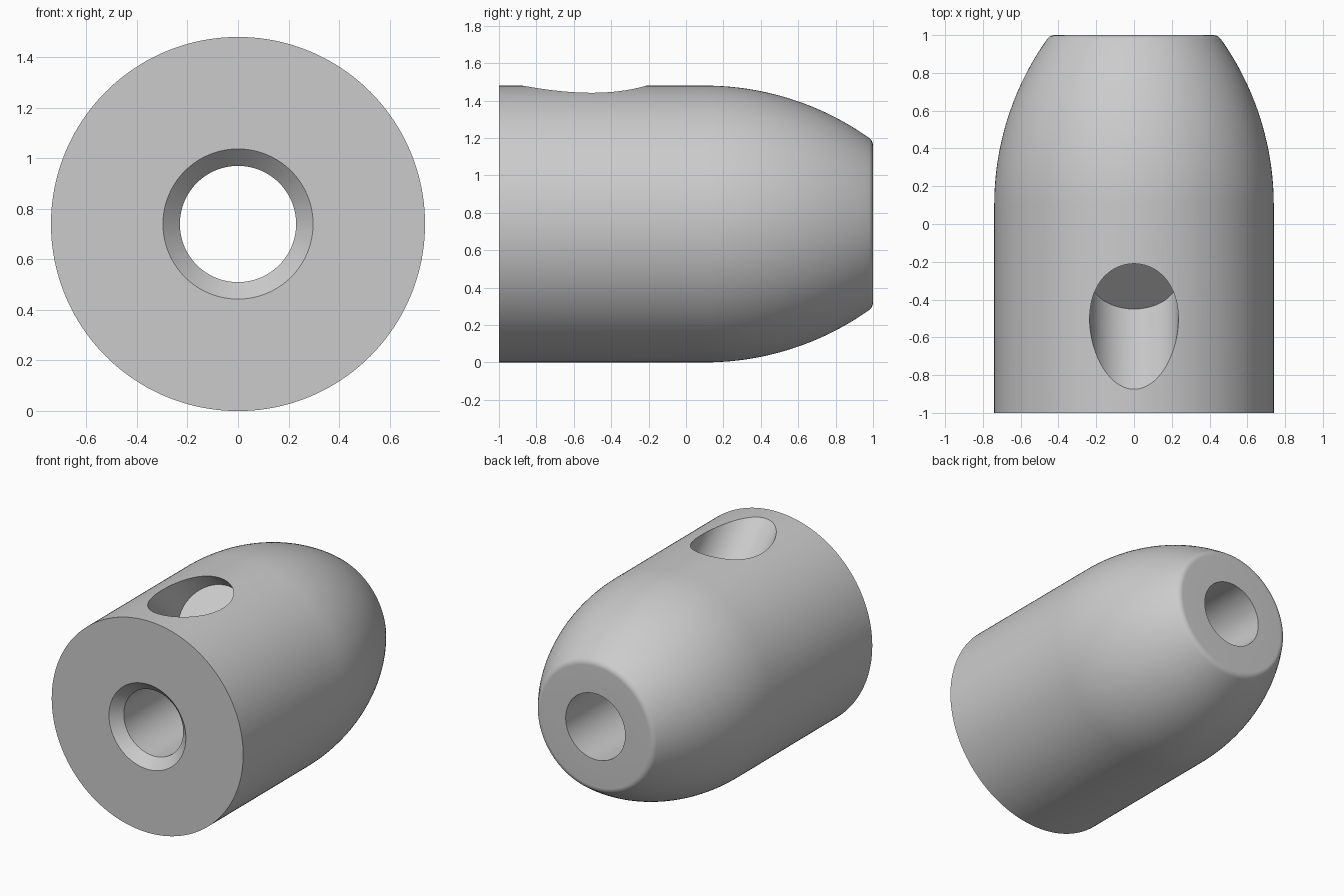
import bpy
import bmesh
from math import sin, cos, pi, sqrt, atan2
from mathutils import Vector, Matrix

cube = bpy.data.objects.get("Cube")
if cube:
    bpy.data.objects.remove(cube, do_unlink=True)

SEGMENTS = 160
RADIUS = 0.74
BORE = 0.23
CHAMFER = 0.067
NOSE_START = 0.1
NOSE_ARC = 1.52
FILLET = 0.05

grey = bpy.data.materials.new("plain grey")
grey.use_nodes = True
grey.diffuse_color = (0.6, 0.6, 0.6, 1)
grey.node_tree.nodes["Principled BSDF"].inputs["Base Color"].default_value = (0.6, 0.6, 0.6, 1)


def new_object(name, bm):
    bmesh.ops.recalc_face_normals(bm, faces=bm.faces)
    mesh = bpy.data.meshes.new(name)
    bm.to_mesh(mesh)
    bm.free()
    mesh.materials.append(grey)
    obj = bpy.data.objects.new(name, mesh)
    bpy.context.collection.objects.link(obj)
    return obj


def arc(cy, cr, radius, start, end, steps):
    """Points (y, r) on an arc; angles are measured from the y axis."""
    angles = [start + (end - start) * i / steps for i in range(steps + 1)]
    return [(cy + radius * cos(a), cr + radius * sin(a)) for a in angles]


# Outline of the body: chamfered bore, flat front, straight side, curved nose, small fillet
arc_r = RADIUS - NOSE_ARC
fillet_y = 1 - FILLET
fillet_r = arc_r + sqrt((NOSE_ARC - FILLET) ** 2 - (fillet_y - NOSE_START) ** 2)
meet = atan2(fillet_r - arc_r, fillet_y - NOSE_START)
profile = [(1, BORE), (-1 + CHAMFER, BORE), (-1, BORE + CHAMFER), (-1, RADIUS)]
profile += arc(NOSE_START, arc_r, NOSE_ARC, pi / 2, meet, 24)
profile += arc(fillet_y, fillet_r, FILLET, meet, 0, 8)[1:]

# Body, turned around the long axis
bm = bmesh.new()
verts = [bm.verts.new((0, y, r)) for y, r in profile]
edges = [bm.edges.new((a, b)) for a, b in zip(verts, verts[1:] + verts[:1])]
bmesh.ops.spin(bm, geom=verts + edges, cent=(0, 0, 0), axis=(0, 1, 0),
               angle=2 * pi, steps=SEGMENTS, use_duplicate=False)
bmesh.ops.remove_doubles(bm, verts=bm.verts, dist=1e-5)
bmesh.ops.translate(bm, verts=bm.verts, vec=(0, 0, RADIUS))
body = new_object("body", bm)

# Slanted flat-bottomed hole in the top, running down towards the back
bm = bmesh.new()
bottom = Vector((0, -0.284, 1.2215))
up = Vector((0, -1, 1)).normalized()
length = 1.0
bmesh.ops.create_cone(bm, cap_ends=True, segments=96, radius1=0.235, radius2=0.235, depth=length,
                      matrix=Matrix.Translation(bottom + up * length / 2) @ Matrix.Rotation(pi / 4, 4, 'X'))
cutter = new_object("slanted_hole_cutter", bm)
cutter.hide_render = True

cut = body.modifiers.new("slanted hole", 'BOOLEAN')
cut.operation = 'DIFFERENCE'
cut.solver = 'EXACT'
cut.object = cutter
bpy.ops.object.select_all(action='DESELECT')
bpy.context.view_layer.objects.active = body
body.select_set(True)
bpy.ops.object.modifier_apply(modifier=cut.name)
bpy.data.objects.remove(cutter, do_unlink=True)

# Smooth curved walls, crisp rims
bpy.ops.object.shade_smooth_by_angle(angle=pi / 6)
